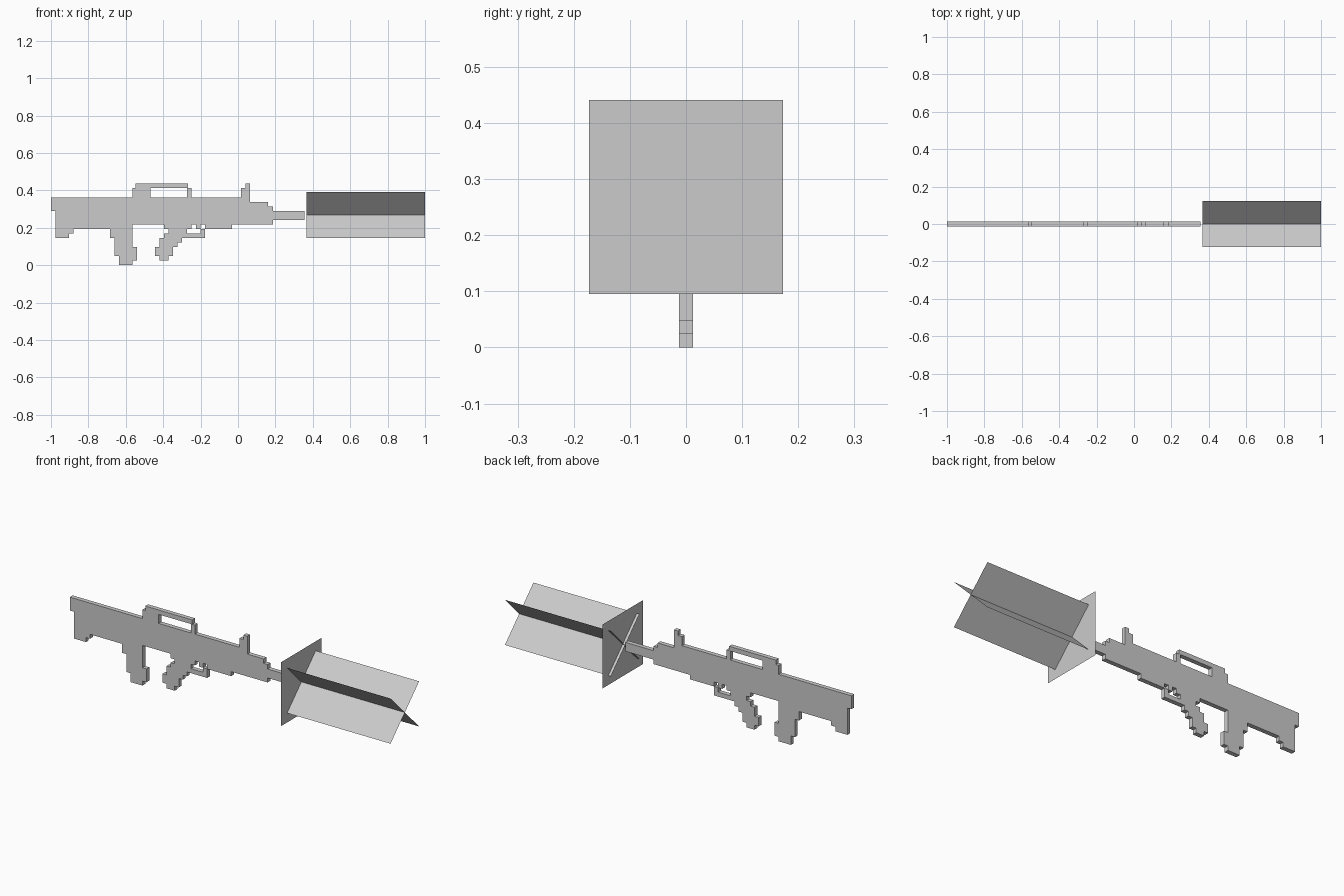
import bpy, bmesh
from math import radians
from mathutils import Matrix, Vector

cube = bpy.data.objects.get("Cube")
if cube:
    bpy.data.objects.remove(cube)

UNIT = 0.0242      # size of one block
THICK = UNIT / 2   # half thickness of the body

grey = bpy.data.materials.new("plain grey")
grey.use_nodes = True
colour = (0.6, 0.6, 0.6, 1)
grey.diffuse_color = colour
grey.node_tree.nodes["Principled BSDF"].inputs["Base Color"].default_value = colour


def finish(name, bm):
    mesh = bpy.data.meshes.new(name)
    bm.to_mesh(mesh)
    bm.free()
    mesh.materials.append(grey)
    obj = bpy.data.objects.new(name, mesh)
    bpy.context.collection.objects.link(obj)
    return obj


def stepped(name, base, rows):
    """Stack rows of blocks upward from a base row; each row is (start, end)."""
    bm = bmesh.new()
    i = 0
    while i < len(rows):
        n = 1
        while i + n < len(rows) and rows[i + n] == rows[i]:
            n += 1
        x0, x1 = (-1 + c * UNIT for c in rows[i])
        z0, z1 = (base + i) * UNIT, (base + i + n) * UNIT
        centre = Vector(((x0 + x1) / 2, 0, (z0 + z1) / 2))
        size = Matrix.Diagonal((x1 - x0, 2 * THICK, z1 - z0, 1))
        bmesh.ops.create_cube(bm, size=1, matrix=Matrix.Translation(centre) @ size)
        i += n
    return finish(name, bm)


# Body
stepped("receiver", 9, [(1, 49)] * 3 + [(0, 49), (0, 48), (0, 44)])
stepped("stock", 6, [(1, 4), (1, 5), (1, 13)])
stepped("magazine", 0, [(15, 18), (15, 19)] + [(14, 19)] * 2
        + [(14, 18)] * 2 + [(13, 18)] * 3)
stepped("barrel", 10, [(49, 56)] * 2)
stepped("fore_end", 8, [(34, 40)])

# Grip, trigger and guard
stepped("grip", 1, [(24, 26)] + [(23, 27)] * 2
        + [(24, 28), (24, 29), (25, 30), (26, 30), (25, 31)])
stepped("guard_bar", 6, [(30, 34)])
stepped("guard_front", 7, [(33, 34)])
stepped("trigger", 8, [(32, 33)])

# Carry handle and front sight
stepped("handle_rear", 15, [(18, 22)] * 2)
stepped("handle_front", 15, [(30, 31)] * 2)
stepped("handle_top", 17, [(18.7, 30.3)])
stepped("front_sight", 15, [(42, 44)] * 2 + [(43, 44)])

# Muzzle flash: two crossed sheets and one square sheet across them
HALF = 0.173
CENTRE_Z = 0.268


def sheet(name, length, x, rotation):
    bm = bmesh.new()
    place = (Matrix.Translation((x, 0, CENTRE_Z)) @ rotation
             @ Matrix.Diagonal((length / 2, HALF, 1, 1)))
    bmesh.ops.create_grid(bm, x_segments=1, y_segments=1, size=1, matrix=place)
    return finish(name, bm)


for side, angle in (("left", 45), ("right", -45)):
    sheet("flash_sheet_" + side, 0.635, 0.6825, Matrix.Rotation(radians(angle), 4, "X"))
sheet("flash_square", 2 * HALF, 0.38, Matrix.Rotation(radians(90), 4, "Y"))
